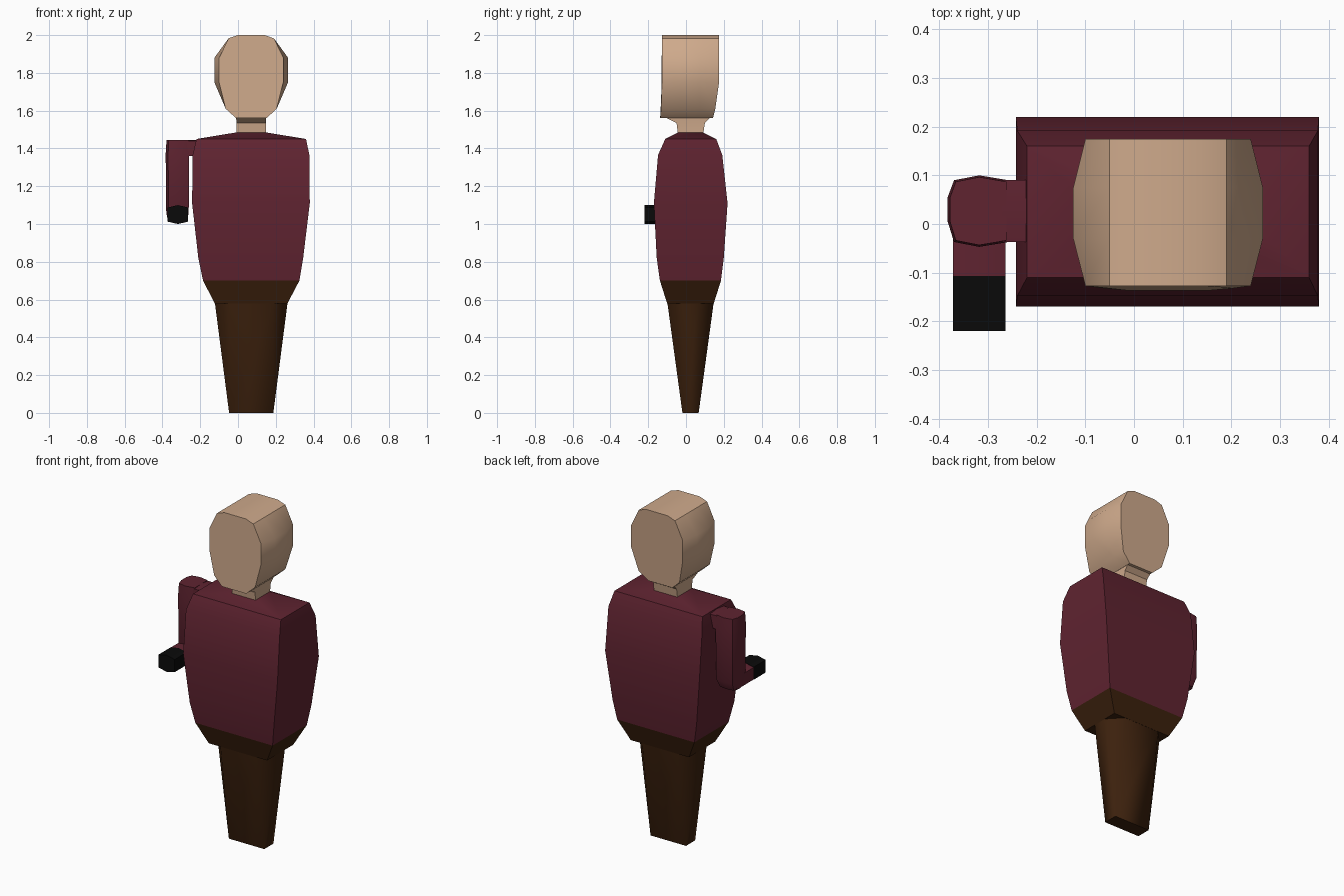
import bpy, bmesh
from mathutils import Vector

if "Cube" in bpy.data.objects:
    bpy.data.objects.remove(bpy.data.objects["Cube"])


def material(name, rgb):
    m = bpy.data.materials.new(name)
    m.diffuse_color = (*rgb, 1)
    m.use_nodes = True
    m.node_tree.nodes["Principled BSDF"].inputs["Base Color"].default_value = m.diffuse_color
    return m


MAROON = material("maroon cloth", (0.115, 0.017, 0.030))
BROWN = material("dark brown cloth", (0.045, 0.015, 0.004))
SKIN = material("skin", (0.62, 0.40, 0.26))
BLACK = material("black glove", (0.003, 0.003, 0.003))
CX, CY = 0.07, 0.024  # body axis


def loft(name, rings, mat, angle=0.6):
    """Skin a list of equally sized rings and cap both ends."""
    bm = bmesh.new()
    loops = [[bm.verts.new(p) for p in r] for r in rings]
    for a, b in zip(loops, loops[1:]):
        n = len(a)
        for i in range(n):
            bm.faces.new((a[i], a[(i + 1) % n], b[(i + 1) % n], b[i]))
    bm.faces.new(loops[0][::-1])
    bm.faces.new(loops[-1])
    bmesh.ops.remove_doubles(bm, verts=bm.verts, dist=1e-5)
    bmesh.ops.recalc_face_normals(bm, faces=bm.faces)
    me = bpy.data.meshes.new(name)
    bm.to_mesh(me)
    bm.free()
    me.materials.append(mat)
    ob = bpy.data.objects.new(name, me)
    bpy.context.collection.objects.link(ob)
    bpy.ops.object.select_all(action='DESELECT')
    ob.select_set(True)
    bpy.context.view_layer.objects.active = ob
    bpy.ops.object.shade_smooth_by_angle(angle=angle)
    return ob


def rect(z, x0, x1, y0, y1):
    return [(x0, y0, z), (x1, y0, z), (x1, y1, z), (x0, y1, z)]


def octagon(z, hx, hy, ix, iy):
    pts = [(hx, -iy), (hx, iy), (ix, hy), (-ix, hy),
           (-hx, iy), (-hx, -iy), (-ix, -hy), (ix, -hy)]
    return [(CX + x, CY + y, z) for x, y in pts]


# Torso and hips
loft("torso", [rect(0.70, -0.185, 0.325, -0.138, 0.185),
               rect(0.82, -0.21, 0.345, -0.155, 0.20),
               rect(1.11, -0.243, 0.38, -0.17, 0.22),
               rect(1.365, -0.24, 0.378, -0.148, 0.192),
               rect(1.45, -0.22, 0.36, -0.11, 0.16),
               rect(1.485, -0.008, 0.147, -0.042, 0.09)], MAROON)
loft("hips", [rect(0.58, -0.123, 0.262, -0.10, 0.147),
              rect(0.70, -0.185, 0.325, -0.138, 0.185)], BROWN)

# Joined legs: octagon at the top running into a rectangle at the floor
loft("legs", [octagon(0, 0.117, 0.043, 0.117, 0.043),
              octagon(0.58, 0.192, 0.122, 0.117, 0.043)], BROWN, 0.9)

# Neck
loft("neck", [rect(1.47, -0.008, 0.147, -0.042, 0.09),
              rect(1.535, -0.008, 0.147, -0.05, 0.10),
              rect(1.565, -0.01, 0.15, -0.11, 0.13)], SKIN)

# Head: front outline swept along y, cheeks bulging in the middle
half = [(0.07, 2.0), (0.12, 1.983), (0.195, 1.88), (0.195, 1.75),
        (0.135, 1.61), (0.08, 1.56)]


def head_ring(t):
    ring = []
    for x, z in half:
        if x > 0.19 and t in (0, 3):
            x = 0.17
        y_front = -0.127 if z > 1.7 else (-0.132 if z > 1.6 else -0.137)
        y_back = 0.175 if z > 1.7 else (0.155 if z > 1.6 else 0.143)
        ring.append((x, (y_front, -0.03, 0.075, y_back)[t], z))
    return ([(CX + x, y, z) for x, y, z in ring] +
            [(CX - x, y, z) for x, y, z in reversed(ring)])


loft("head", [head_ring(t) for t in range(4)], SKIN)

# Arm: six-sided tube sections
AX = -0.318


def hexa(c, u, v):
    c, u, v = Vector(c), Vector(u), Vector(v)
    return [c + u * a + v * b for a, b in
            ((-1, -.75), (0, -1), (1, -.75), (1, .75), (0, 1), (-1, .75))]


# Upper arm bends at the shoulder and at the elbow
loft("shoulder", [rect_pts for rect_pts in (
    [(x, -0.037, 1.36), (x, -0.037, 1.44), (x, 0.027, 1.446),
     (x, 0.09, 1.44), (x, 0.09, 1.36)] for x in (-0.27, -0.20))], MAROON)
arm = [(-0.383, 0.005), (-0.37, -0.037), (-0.318, -0.047), (-0.258, -0.037),
       (-0.258, 0.09), (-0.318, 0.10), (-0.37, 0.09), (-0.383, 0.055)]
loft("upper_arm", [[(AX + (x - AX) * s, 0.027 + (y - 0.027) * t, z) for x, y in arm]
                   for z, s, t in ((1.01, 0.8, 0.6), (1.06, 0.95, 0.95),
                                   (1.37, 1, 1), (1.445, 0.93, 0.95))], MAROON)
U, V = (0.054, 0, 0), (0, 0, 0.048)
loft("forearm", [hexa((AX, y, 1.05), U, V) for y in (0.05, -0.107)], MAROON)
loft("hand", [hexa((AX, y, 1.05), U, (0, 0, 0.05)) for y in (-0.107, -0.22)], BLACK)
